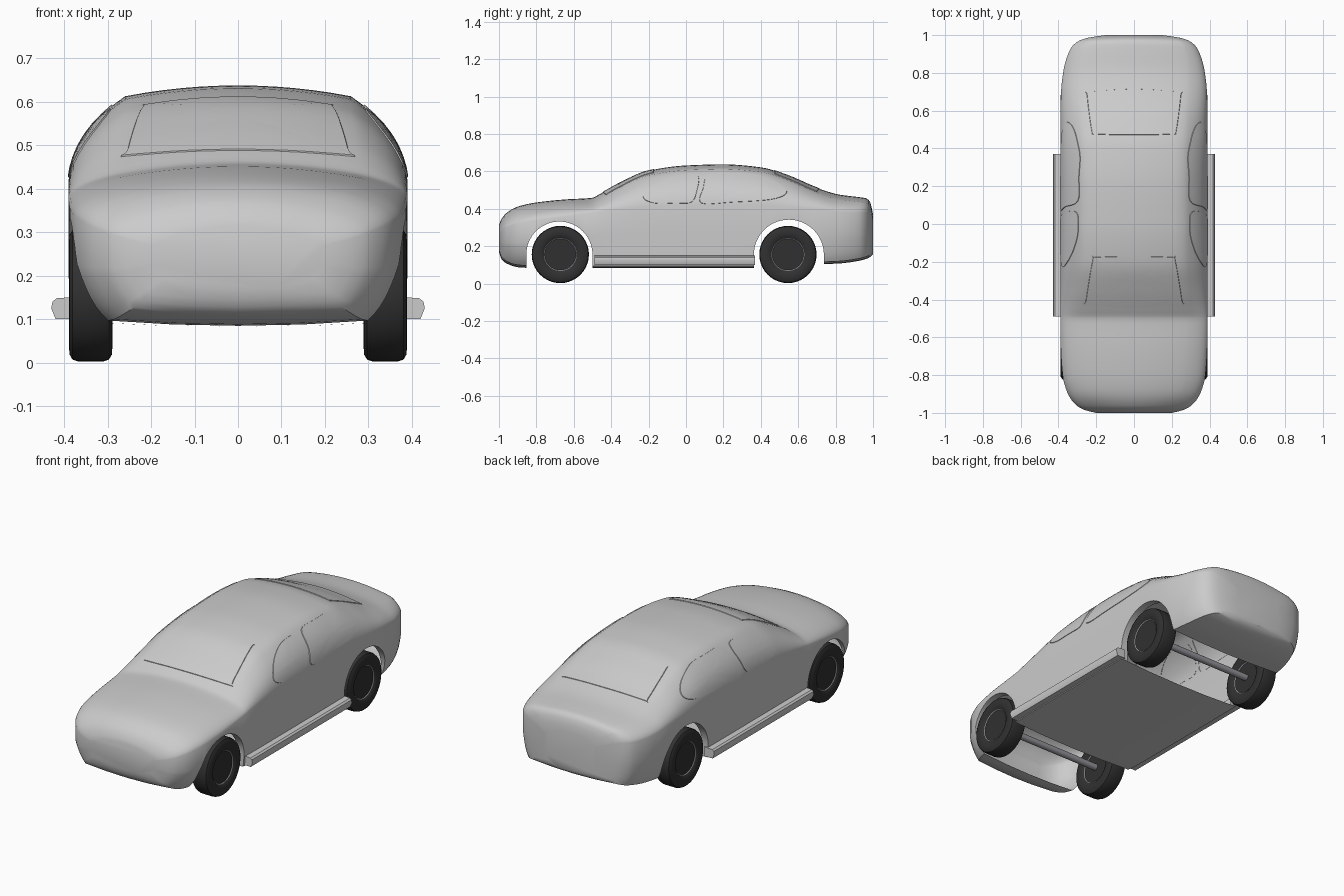
import bpy, bmesh, math
from mathutils import Vector
from mathutils.bvhtree import BVHTree

if "Cube" in bpy.data.objects:
    bpy.data.objects.remove(bpy.data.objects["Cube"])


def material(name, rgb):
    m = bpy.data.materials.new(name)
    m.diffuse_color = (*rgb, 1)
    m.use_nodes = True
    m.node_tree.nodes["Principled BSDF"].inputs["Base Color"].default_value = m.diffuse_color
    return m


def finish(bm, name, mat=None, angle=35, fix_normals=True):
    if fix_normals:
        bmesh.ops.recalc_face_normals(bm, faces=bm.faces)
    me = bpy.data.meshes.new(name)
    bm.to_mesh(me)
    bm.free()
    ob = bpy.data.objects.new(name, me)
    bpy.context.collection.objects.link(ob)
    if mat:
        me.materials.append(mat)
    bpy.ops.object.select_all(action='DESELECT')
    ob.select_set(True)
    bpy.context.view_layer.objects.active = ob
    bpy.ops.object.shade_smooth_by_angle(angle=math.radians(angle))
    return ob


def loft(rings, caps=True):
    bm = bmesh.new()
    rows = [[bm.verts.new(p) for p in r] for r in rings]
    n = len(rows[0])
    for a, b in zip(rows, rows[1:]):
        for i in range(n):
            j = (i + 1) % n
            bm.faces.new((a[i], a[j], b[j], b[i]))
    if caps:
        bm.faces.new(rows[0])
        bm.faces.new(rows[-1])
    return bm


# body stations: y, half width, bottom half width, bottom z, top z, belt z, roof edge x
KEYS = [
    (-1.0, .20, .17, .18, .315, .27, .15),
    (-.985, .26, .22, .14, .348, .285, .18),
    (-.96, .305, .25, .12, .378, .30, .20),
    (-.90, .35, .285, .10, .412, .32, .24),
    (-.80, .378, .31, .095, .434, .34, .26),
    (-.65, .388, .34, .095, .450, .36, .27),
    (-.50, .39, .38, .095, .459, .38, .275),
    (-.47, .39, .385, .095, .474, .385, .275),
    (-.35, .39, .388, .095, .540, .40, .27),
    (-.20, .39, .388, .095, .604, .415, .26),
    (0, .39, .388, .095, .632, .42, .26),
    (.20, .39, .388, .095, .638, .42, .26),
    (.40, .39, .385, .095, .622, .42, .26),
    (.55, .39, .37, .10, .576, .41, .265),
    (.70, .386, .355, .115, .512, .40, .275),
    (.82, .372, .335, .12, .476, .385, .28),
    (.93, .335, .30, .135, .462, .38, .265),
    (.965, .30, .27, .145, .456, .38, .245),
    (.985, .25, .225, .155, .435, .37, .20),
    (1.0, .15, .13, .17, .37, .33, .11)]


def station(y):
    # shape-preserving cubic interpolation between the stations
    k = max(i for i in range(len(KEYS) - 1) if KEYS[i][0] <= y)

    def slope(i, c):
        if i in (0, len(KEYS) - 1):
            j = min(i, len(KEYS) - 2)
            return (KEYS[j + 1][c] - KEYS[j][c]) / (KEYS[j + 1][0] - KEYS[j][0])
        d = [(KEYS[j + 1][c] - KEYS[j][c]) / (KEYS[j + 1][0] - KEYS[j][0]) for j in (i - 1, i)]
        return 2 * d[0] * d[1] / (d[0] + d[1]) if d[0] * d[1] > 0 else 0
    a, b = KEYS[k], KEYS[k + 1]
    h = b[0] - a[0]
    t = (y - a[0]) / h
    return [a[c] * (2*t**3 - 3*t*t + 1) + b[c] * (3*t*t - 2*t**3)
            + h * (slope(k, c) * (t**3 - 2*t*t + t) + slope(k + 1, c) * (t**3 - t*t)) for c in range(1, 7)]


def bezier(p, q, r, n):
    return [tuple((1-t)**2 * a + 2*t*(1-t) * b + t*t * c for a, b, c in zip(p, q, r))
            for t in (i / n for i in range(1, n + 1))]


def section(y):
    w, wb, bot, top, belt, xe = station(y)
    ze, mid = top - .025, bot + .55 * (belt - bot)
    half = [(0, bot - .012), (wb * .5, bot - .009), (wb, bot)]
    half += bezier((wb, bot), (w - .3 * (w - wb), bot + .04), (w, mid), 6)
    half += [(w, belt)]
    half += bezier((w, belt), (w - .01, belt + .58 * (ze - belt)), (xe, ze), 8)
    half += bezier((xe, ze), (xe * .5, top), (0, top), 6)
    full = half + [(-x, z) for x, z in half[-2:0:-1]]
    return [(x, y, z) for x, z in full]


# body shell
ys = []
for a, b in zip(KEYS, KEYS[1:]):
    n = max(2, round((b[0] - a[0]) / .025))
    ys += [a[0] + (b[0] - a[0]) * i / n for i in range(n)]
bm = loft([section(y) for y in ys + [1.0 - 1e-6]])
bmesh.ops.recalc_face_normals(bm, faces=bm.faces)
skin = BVHTree.FromBMesh(bm)
body = finish(bm, "body")

# wheel arches cut through the shell
ARCHES = [(-.677, .177), (.55, .187)]
for cy, r in ARCHES:
    prof = [(cy + r * math.cos(math.pi * i / 32), .155 + r * math.sin(math.pi * i / 32)) for i in range(33)]
    prof += [(cy - r, -.1), (cy + r, -.1)]
    cutter = finish(loft([[(x, y, z) for y, z in prof] for x in (-.6, .6)]), "arch_cutter")
    cutter.hide_render = True
    mod = body.modifiers.new("arch", 'BOOLEAN')
    mod.operation, mod.solver, mod.object = 'DIFFERENCE', 'EXACT', cutter
    bpy.context.view_layer.objects.active = body
    bpy.ops.object.modifier_apply(modifier=mod.name)
    bpy.data.objects.remove(cutter)


def on_arch(v):
    y, z = v.co.y, v.co.z
    return any(abs((math.hypot(y - c, z - .155) if z > .155 else abs(y - c)) - r) < .002 for c, r in ARCHES)


# open the wheel wells, keeping a narrow lip
bm = bmesh.new()
bm.from_mesh(body.data)
for x in (-.35, .35):
    cut = [f for f in bm.faces if all(on_arch(v) for v in f.verts)]
    geom = cut + list({e for f in cut for e in f.edges}) + list({v for f in cut for v in f.verts})
    bmesh.ops.bisect_plane(bm, geom=geom, plane_co=(x, 0, 0), plane_no=(1, 0, 0))
cut = [f for f in bm.faces if all(on_arch(v) for v in f.verts) and abs(f.calc_center_median().x) < .349]
bmesh.ops.delete(bm, geom=cut, context='FACES')
bpy.data.objects.remove(body)
body = finish(bm, "body", fix_normals=False)


def smooth_loop(pts, n=5):
    out = []
    for i in range(len(pts)):
        a, b, c, d = (Vector(pts[(i + k) % len(pts)]) for k in (-1, 0, 1, 2))
        for t in (j / n for j in range(n)):
            out.append(.5 * (2*b + (c - a)*t + (2*a - 5*b + 4*c - d)*t*t + (3*b - a - 3*c + d)*t**3))
    return out


def window(name, outline, to_ray):
    # thin glass panel laid on the body skin
    pts = smooth_loop(outline)
    mid = sum(pts, Vector((0, 0))) / len(pts)
    rings = []
    for scale, lift in ((1, -.002), (.985, .003), (.8, .003), (.55, .003), (.3, .003), (.08, .003)):
        ring = []
        for p in pts:
            co, no, _, _ = skin.ray_cast(*to_ray(mid + (p - mid) * scale))
            ring.append(co + no * lift)
        rings.append(ring)
    bm = loft(rings, caps=False)
    bm.verts.ensure_lookup_table()
    bm.faces.new(bm.verts[-len(pts):])
    bm.normal_update()
    flip = sum((f.normal.dot(skin.find_nearest(f.calc_center_median())[1]) for f in bm.faces)) < 0
    if flip:
        bmesh.ops.reverse_faces(bm, faces=bm.faces)
    finish(bm, name, fix_normals=False)


FRONT_GLASS = [(-.17, .43), (-.06, .43), (.03, .435), (.06, .50), (.065, .575), (-.02, .582), (-.11, .56), (-.19, .515), (-.23, .46)]
REAR_GLASS = [(.08, .43), (.25, .435), (.46, .45), (.54, .485), (.50, .535), (.38, .582), (.25, .59), (.12, .585), (.09, .51)]
for side, s in (("right", 1), ("left", -1)):
    ray = lambda p, s=s: (Vector((s, p.x, p.y)), Vector((-s, 0, 0)))
    window(f"{side}_front_window", FRONT_GLASS, ray)
    window(f"{side}_rear_window", REAR_GLASS, ray)
down = lambda p: (Vector((p.x, p.y, 2)), Vector((0, 0, -1)))
window("windscreen", [(-.25, -.43), (0, -.445), (.25, -.43), (.255, -.40), (.22, -.19), (.20, -.175), (0, -.17), (-.20, -.175), (-.22, -.19), (-.255, -.40)], down)
window("back_window", [(-.24, .70), (0, .715), (.24, .70), (.25, .68), (.225, .49), (.20, .475), (0, .47), (-.20, .475), (-.225, .49), (-.25, .68)], down)

# side steps
STEP = [(.37, .10), (.42, .10), (.43, .125), (.427, .14), (.418, .148), (.39, .15), (.37, .15)]
for side, s in (("right", 1), ("left", -1)):
    finish(loft([[(s * x, y, z) for x, z in STEP] for y in (-.49, .37)]), f"{side}_side_step")


def lathe(name, prof, centre, mat):
    # revolve (x, radius) points round the wheel axis
    rings = [[(centre[0] + x, centre[1] + r * math.cos(a), centre[2] + r * math.sin(a))
              for a in (math.tau * i / 40 for i in range(40))] for x, r in prof]
    finish(loft(rings), name, mat)


# wheels and axles
rubber, metal = material("rubber", (.03, .03, .03)), material("metal", (.3, .3, .33))
TYRE = [(.038, .085), (.046, .095), (.05, .115), (.049, .137), (.042, .149), (.03, .153)]
RIM = [(-.030, .01), (-.028, .07), (-.041, .088), (.041, .088), (.028, .07), (.030, .01)]
for end, y in (("front", -.672), ("rear", .545)):
    for side, s in (("right", 1), ("left", -1)):
        c = (s * .339, y, .156)
        lathe(f"{end}_{side}_tyre", [(-x, r) for x, r in TYRE] + TYRE[::-1], c, rubber)
        lathe(f"{end}_{side}_rim", RIM, c, metal)
    lathe(f"{end}_axle", [(-.315, .018), (.315, .018)], (0, y, .156), metal)
